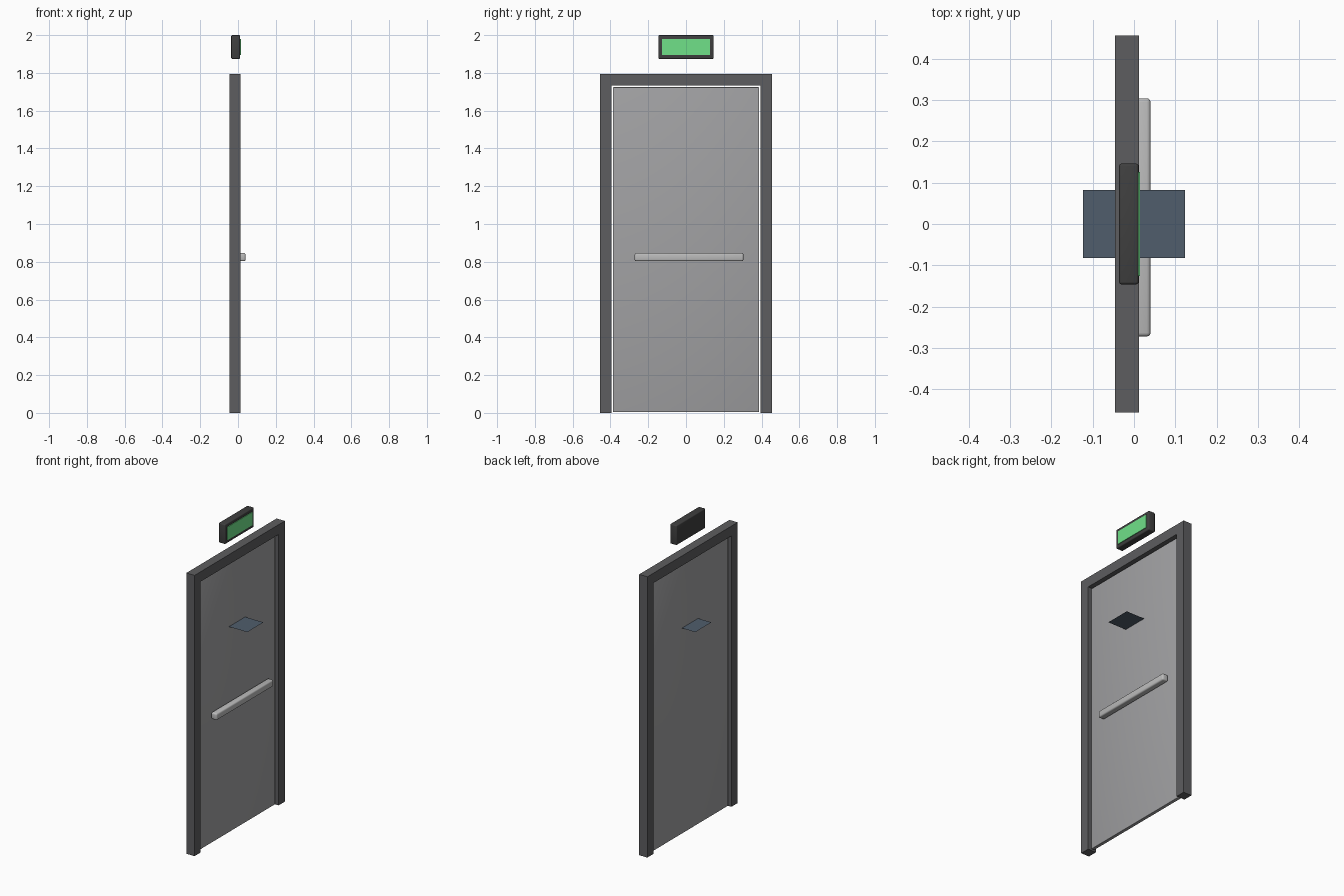
import bpy, bmesh

if "Cube" in bpy.data.objects:
    bpy.data.objects.remove(bpy.data.objects["Cube"])


def finish(name, bm, color=None, bevel=0.0):
    bmesh.ops.recalc_face_normals(bm, faces=bm.faces)
    mesh = bpy.data.meshes.new(name)
    bm.to_mesh(mesh)
    bm.free()
    ob = bpy.data.objects.new(name, mesh)
    bpy.context.collection.objects.link(ob)
    if color:
        mat = bpy.data.materials.new(name + "_colour")
        mat.diffuse_color = (*color, 1)
        mat.use_nodes = True
        mat.node_tree.nodes["Principled BSDF"].inputs["Base Color"].default_value = mat.diffuse_color
        mesh.materials.append(mat)
    if bevel:
        mod = ob.modifiers.new("rounded_edges", 'BEVEL')
        mod.width = bevel
        mod.segments = 3
        mesh.shade_smooth()
    return ob


def box(name, x, y, z, color=None, bevel=0.0):
    """Box given by its (min, max) range on each axis."""
    bm = bmesh.new()
    bmesh.ops.create_cube(bm, size=1)
    for v in bm.verts:
        v.co = [r[0] if c < 0 else r[1] for r, c in zip((x, y, z), v.co)]
    return finish(name, bm, color, bevel)


# Door frame: U-shaped profile extruded through its depth
outer, inner, top, head = 0.456, 0.394, 1.795, 1.732
profile = [(-outer, 0), (-outer, top), (outer, top), (outer, 0),
           (inner, 0), (inner, head), (-inner, head), (-inner, 0)]
bm = bmesh.new()
face = bm.faces.new([bm.verts.new((-0.046, y, z)) for y, z in profile])
ext = bmesh.ops.extrude_face_region(bm, geom=[face])
bmesh.ops.translate(bm, vec=(0.058, 0, 0),
                    verts=[e for e in ext["geom"] if isinstance(e, bmesh.types.BMVert)])
finish("door_frame", bm, (0.11, 0.11, 0.115))

# Door leaf, recessed between the jambs
box("door_leaf", (-0.028, -0.007), (-0.387, 0.387), (0.005, 1.724),
    (0.36, 0.36, 0.37), 0.002)

# Push bar, set slightly towards the latch side
box("push_bar", (-0.001, 0.040), (-0.272, 0.304), (0.803, 0.846),
    (0.5, 0.5, 0.5), 0.009)

# Flat window pane lying across the door
bm = bmesh.new()
bm.faces.new([bm.verts.new((x, y, 1.319)) for x, y in
              ((-0.123, -0.082), (0.123, -0.082), (0.123, 0.082), (-0.123, 0.082))])
finish("window_pane", bm, (0.08, 0.11, 0.15))

# Exit sign housing and lit panel
box("sign_housing", (-0.036, 0.011), (-0.146, 0.146), (1.874, 2.0),
    (0.05, 0.05, 0.05), 0.006)
box("sign_panel", (0.006, 0.015), (-0.126, 0.126), (1.895, 1.979),
    (0.16, 0.75, 0.25))
